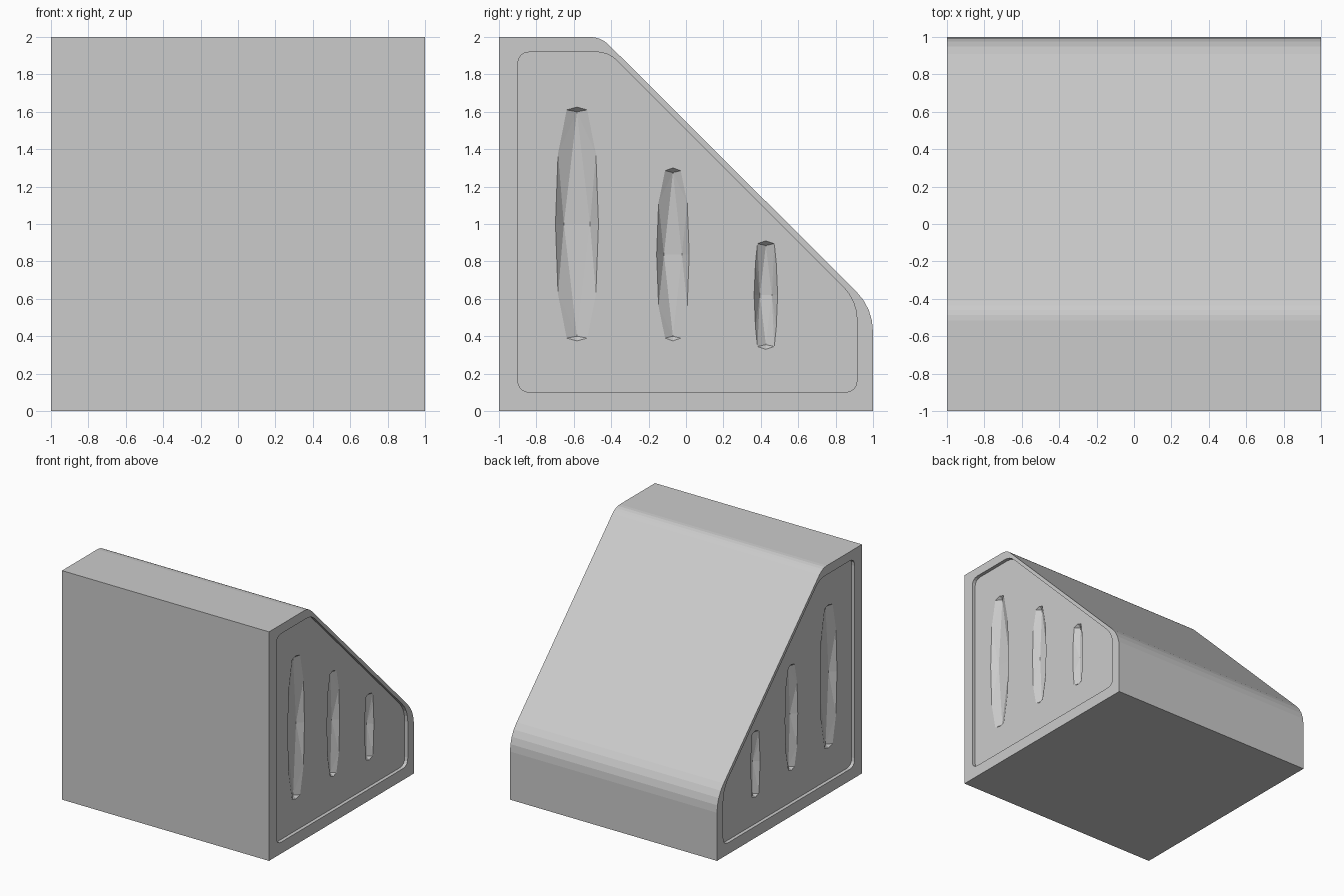
import bpy, bmesh
from mathutils import Vector

if "Cube" in bpy.data.objects:
    bpy.data.objects.remove(bpy.data.objects["Cube"])


def extrude_profile(name, pts, x0, x1):
    """Prism along x from a (y, z) outline."""
    bm = bmesh.new()
    face = bm.faces.new([bm.verts.new((x0, y, z)) for y, z in pts])
    out = bmesh.ops.extrude_face_region(bm, geom=[face])["geom"]
    moved = [v for v in out if isinstance(v, bmesh.types.BMVert)]
    bmesh.ops.translate(bm, verts=moved, vec=(x1 - x0, 0, 0))
    return finish(name, bm)


def hull(name, pts):
    bm = bmesh.new()
    for p in pts:
        bm.verts.new(p)
    res = bmesh.ops.convex_hull(bm, input=bm.verts[:])
    unused = {g for g in res["geom_interior"] + res["geom_unused"]
              if isinstance(g, bmesh.types.BMVert)}
    bmesh.ops.delete(bm, geom=list(unused), context='VERTS')
    return finish(name, bm)


def finish(name, bm):
    bmesh.ops.recalc_face_normals(bm, faces=bm.faces[:])
    me = bpy.data.meshes.new(name)
    bm.to_mesh(me)
    bm.free()
    ob = bpy.data.objects.new(name, me)
    bpy.context.collection.objects.link(ob)
    return ob


def rounded(pts):
    """Round each (y, z, radius) corner with a quadratic arc."""
    out = []
    for i, (y, z, r) in enumerate(pts):
        p = Vector((y, z))
        if r == 0:
            out.append(p)
            continue
        a = p + (Vector(pts[i - 1][:2]) - p).normalized() * r
        b = p + (Vector(pts[(i + 1) % len(pts)][:2]) - p).normalized() * r
        for k in range(5):
            t = k / 4
            out.append(a * (1 - t) ** 2 + p * 2 * t * (1 - t) + b * t * t)
    return out


def cut(target, cutter):
    mod = target.modifiers.new(cutter.name, 'BOOLEAN')
    mod.operation = 'DIFFERENCE'
    mod.solver = 'EXACT'
    mod.object = cutter
    cutter.hide_render = True
    cutter.hide_set(True)


# Wedge body
body = extrude_profile("wedge_body", rounded([
    (-1, 0, 0), (1, 0, 0), (1, 0.55, 0.13), (-0.455, 2, 0.06)]
    + [(-1, 2, 0)]), -1, 1)

PANEL = 0.97   # depth plane of the recessed side panels
panel_outline = rounded([
    (-0.90, 0.10, 0.07), (0.915, 0.10, 0.07), (0.915, 0.59, 0.11),
    (-0.415, 1.92, 0.07), (-0.90, 1.92, 0.07)])

# centre y, bottom, top, half width, end half width, floor half width
SLOTS = [(-0.583, 0.375, 1.625, 0.115, 0.055, 0.07),
         (-0.070, 0.375, 1.300, 0.087, 0.042, 0.048),
         (0.427, 0.330, 0.910, 0.063, 0.045, 0.032)]

for side, s in (("right", 1), ("left", -1)):
    # Recessed panel
    cut(body, extrude_profile(side + "_panel_cutter", panel_outline,
                              s * PANEL, s * 1.2))
    # Faceted tapering slots
    for n, (yc, z0, z1, hw, ew, fw) in enumerate(SLOTS):
        mid, h = (z0 + z1) / 2, (z1 - z0) / 2
        ring = [(0, h), (0, -h)]
        for k in (1, -1):
            ring += [(k * hw, 0)]
            for e in (1, -1):
                ring += [(k * ew, e * (h - 0.015)),
                         (k * max(hw * 0.88, ew), e * h * 0.6)]
        pts = [(s * x, yc + y, mid + z) for y, z in ring
               for x in (PANEL, PANEL + 0.015)]
        pts += [(s * (PANEL - 0.05), yc + k * fw, mid) for k in (1, -1)]
        pts += [(s * (PANEL - 0.03), yc, mid + e * (h - 0.025)) for e in (1, -1)]
        cut(body, hull(f"{side}_slot_cutter_{n + 1}", pts))
